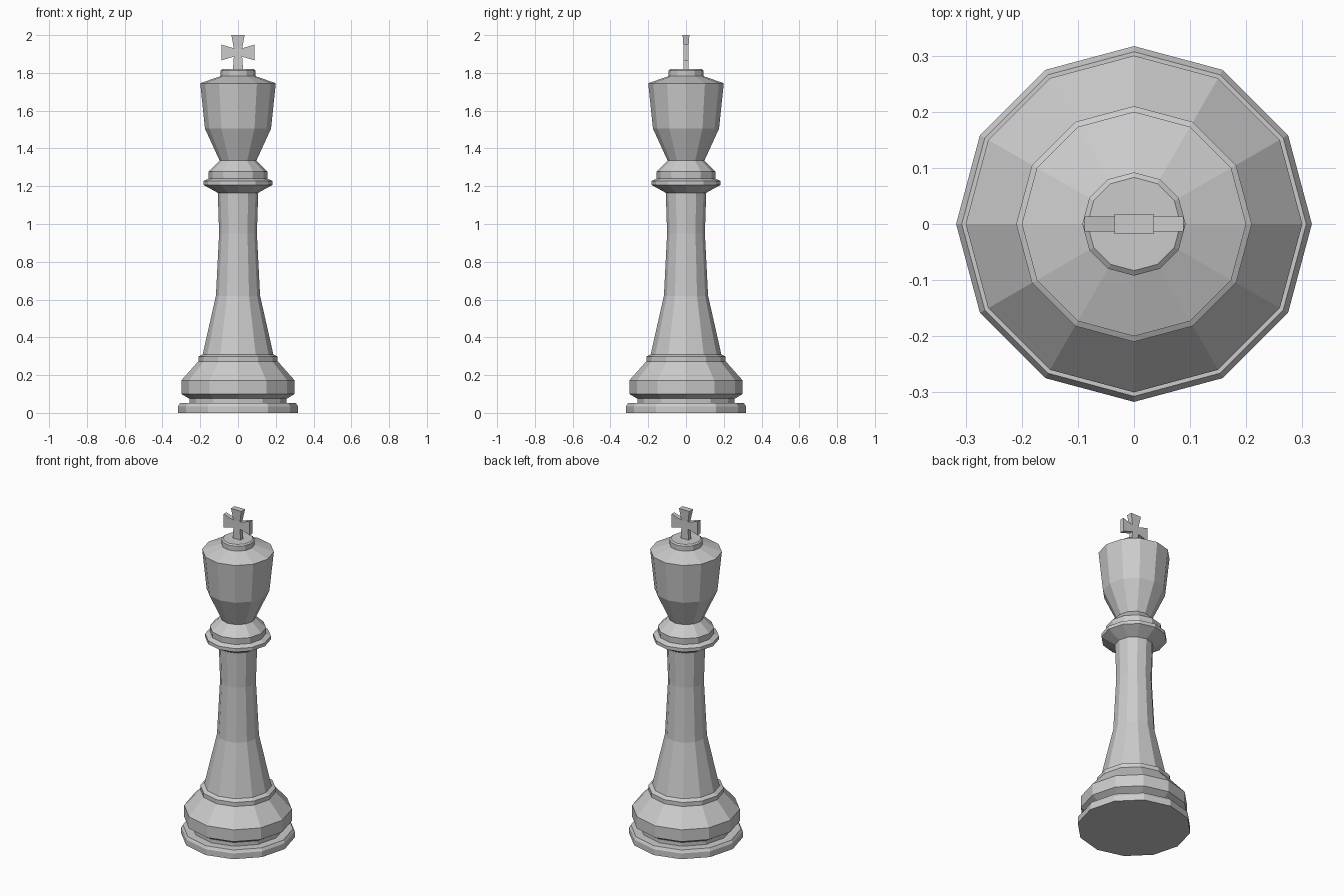
import bpy, bmesh, math

if "Cube" in bpy.data.objects:
    bpy.data.objects.remove(bpy.data.objects["Cube"])

SIDES = 12


def finish(name, bm):
    bmesh.ops.recalc_face_normals(bm, faces=bm.faces)
    me = bpy.data.meshes.new(name)
    bm.to_mesh(me)
    bm.free()
    ob = bpy.data.objects.new(name, me)
    bpy.context.collection.objects.link(ob)
    return ob


def lathe(name, profile):
    """Twelve-sided turned solid from (radius, height) points, capped at both ends."""
    bm = bmesh.new()
    rings = []
    for r, z in profile:
        rings.append([bm.verts.new((r * math.cos(2 * math.pi * i / SIDES),
                                    r * math.sin(2 * math.pi * i / SIDES), z))
                      for i in range(SIDES)])
    for a, b in zip(rings, rings[1:]):
        for i in range(SIDES):
            j = (i + 1) % SIDES
            bm.faces.new((a[i], a[j], b[j], b[i]))
    bm.faces.new(rings[0][::-1])
    bm.faces.new(rings[-1])
    return finish(name, bm)


# Whole turned body: foot, base, stem, collar and crown
lathe("turned_body", [
    (0.317, 0), (0.317, 0.035), (0.307, 0.052), (0.258, 0.052), (0.258, 0.075),
    (0.30, 0.10), (0.30, 0.172),                       # base drum
    (0.21, 0.273), (0.21, 0.298), (0.187, 0.31),       # base ring
    (0.117, 0.62), (0.10, 0.95), (0.107, 1.165),       # stem
    (0.183, 1.207), (0.183, 1.228), (0.155, 1.24),     # collar
    (0.157, 1.277), (0.097, 1.335),                    # neck
    (0.175, 1.505), (0.20, 1.745),                     # crown
    (0.092, 1.783), (0.092, 1.813), (0.083, 1.82),     # cap
])

# Flared cross: a centre square plus four arms, thicker at the top
bm = bmesh.new()
cz, c = 1.908, 0.022
outline = [(-c, -c), (-0.027, -0.092), (0.027, -0.092), (c, -c),
           (0.088, -0.042), (0.088, 0.042), (c, c),
           (0.035, 0.092), (-0.035, 0.092), (-c, c),
           (-0.088, 0.042), (-0.088, -0.042)]
layers = []
for side in (-1, 1):
    vs = [bm.verts.new((x, side * (0.018 if z > 0.09 else 0.013), cz + z))
          for x, z in outline]
    for k in (0, 3, 6, 9):
        bm.faces.new([vs[(k + n) % 12] for n in range(4)])
    bm.faces.new([vs[k] for k in (0, 3, 6, 9)])
    layers.append(vs)
for i in range(12):
    j = (i + 1) % 12
    bm.faces.new((layers[0][i], layers[0][j], layers[1][j], layers[1][i]))
finish("top_cross", bm)
